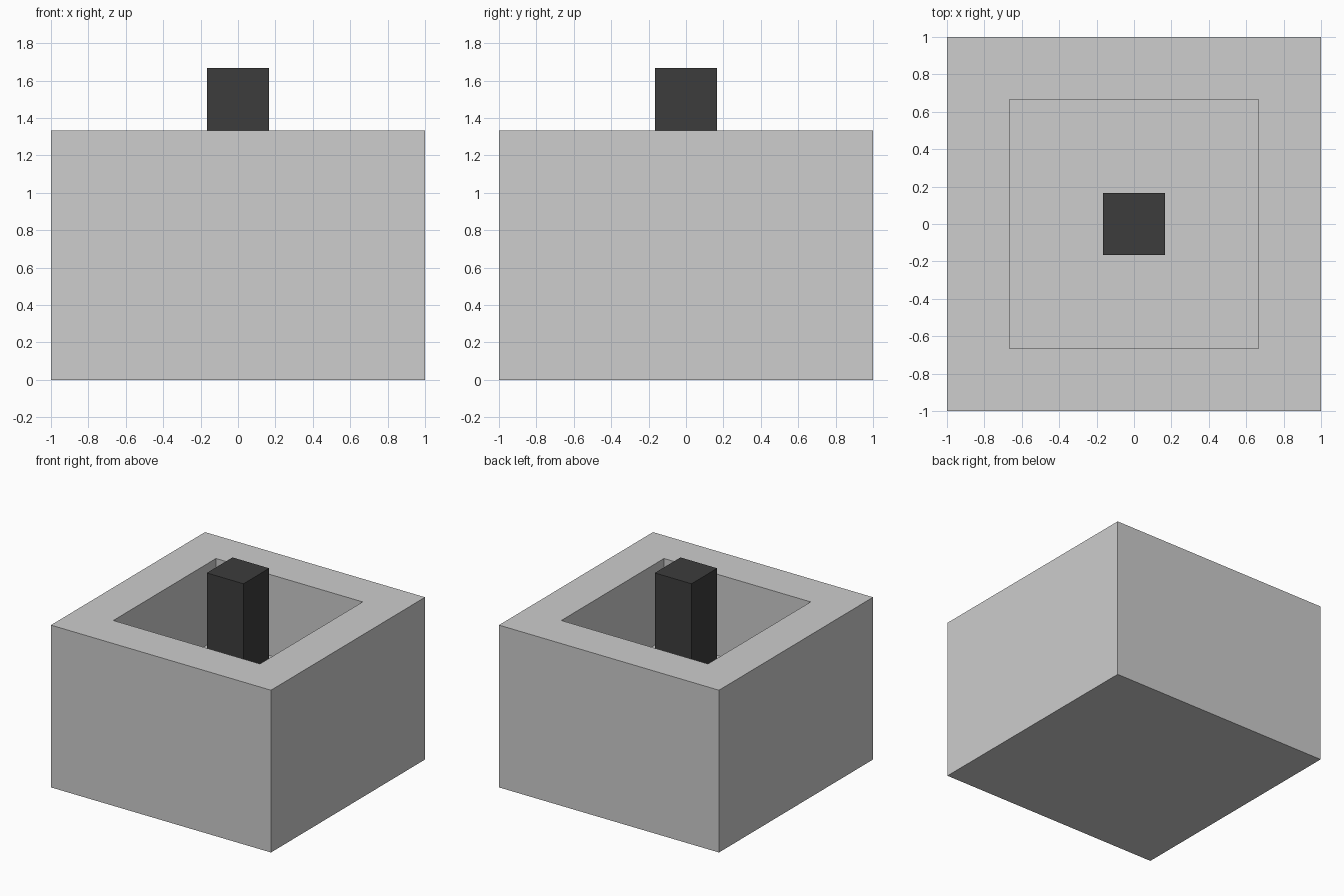
import bpy, bmesh
from mathutils import Matrix, Vector

if "Cube" in bpy.data.objects:
    bpy.data.objects.remove(bpy.data.objects["Cube"])

U = 1 / 3  # design module


def material(name, value):
    m = bpy.data.materials.new(name)
    m.diffuse_color = (value, value, value, 1)
    m.use_nodes = True
    m.node_tree.nodes["Principled BSDF"].inputs["Base Color"].default_value = m.diffuse_color
    return m


def box(bm, size, z0, z1):
    mat = Matrix.Translation((0, 0, (z0 + z1) / 2)) @ Matrix.Diagonal((size, size, z1 - z0, 1))
    bmesh.ops.create_cube(bm, size=1, matrix=mat)


def finish(bm, name, mat):
    me = bpy.data.meshes.new(name)
    bm.to_mesh(me)
    bm.free()
    me.materials.append(mat)
    bpy.context.collection.objects.link(bpy.data.objects.new(name, me))


light_grey = material("light grey", 0.61)
charcoal = material("charcoal", 0.046)

# Square block with a square pocket sunk into its top
bm = bmesh.new()
box(bm, 6 * U, 0, 4 * U)
bm.faces.ensure_lookup_table()
top = max(bm.faces, key=lambda f: f.calc_center_median().z)
bmesh.ops.inset_region(bm, faces=[top], thickness=U, use_even_offset=True)
ext = bmesh.ops.extrude_discrete_faces(bm, faces=[top])
floor = ext["faces"][0]
bmesh.ops.translate(bm, verts=floor.verts, vec=Vector((0, 0, -2 * U)))
bmesh.ops.recalc_face_normals(bm, faces=bm.faces)
finish(bm, "hollow_block", light_grey)

# Dark square post standing on the pocket floor
bm = bmesh.new()
box(bm, U, 2 * U, 5 * U)
finish(bm, "centre_post", charcoal)
